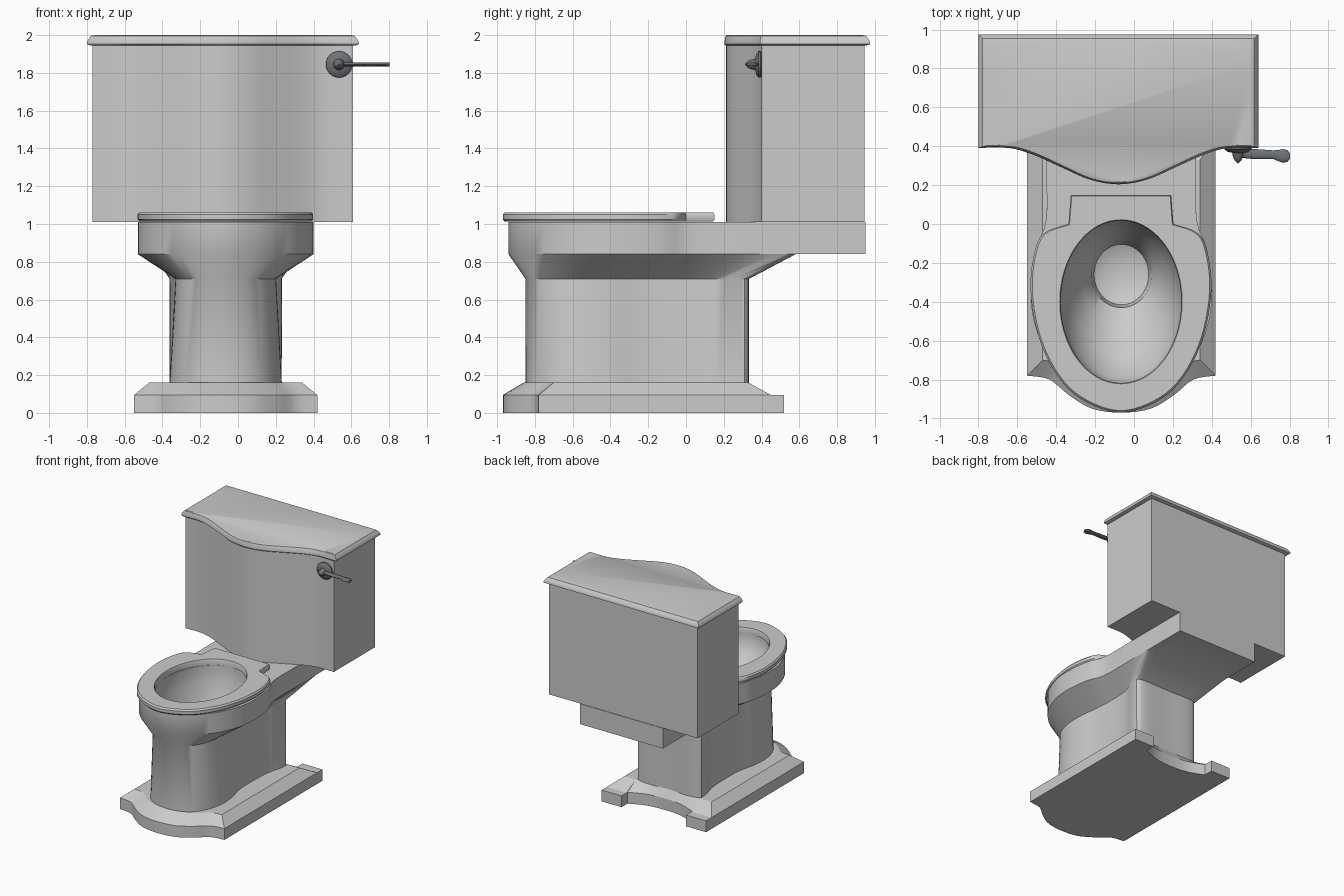
import bpy, bmesh, math

if "Cube" in bpy.data.objects:
    bpy.data.objects.remove(bpy.data.objects["Cube"])

K = 4  # curve steps per control segment


def half_curve(pts):
    """Smooth a half outline (front to back); repeated points make corners."""
    p = [(-pts[1][0], pts[1][1])] + pts + [(-pts[-2][0], pts[-2][1])]
    out = []
    for i in range(1, len(p) - 2):
        a, b, c, d = p[i - 1:i + 3]
        for s in range(K):
            t = s / K
            if b == c:
                out.append(b)
                continue
            out.append(tuple(0.5 * (2 * b[j] + (c[j] - a[j]) * t
                       + (2 * a[j] - 5 * b[j] + 4 * c[j] - d[j]) * t * t
                       + (3 * b[j] - a[j] - 3 * c[j] + d[j]) * t ** 3) for j in (0, 1)))
    return out + [pts[-1]]


def half_ellipse(n, rx, ry, cy):
    m = (n - 1) * K
    return [(rx * math.sin(math.pi * i / m), cy - ry * math.cos(math.pi * i / m)) for i in range(m + 1)]


def finish(bm, name, loc=(0, 0, 0), angle=35, mat=None):
    bmesh.ops.remove_doubles(bm, verts=bm.verts, dist=0.0004)
    bmesh.ops.recalc_face_normals(bm, faces=bm.faces)
    me = bpy.data.meshes.new(name)
    bm.to_mesh(me)
    bm.free()
    ob = bpy.data.objects.new(name, me)
    ob.location = loc
    bpy.context.collection.objects.link(ob)
    if mat:
        me.materials.append(mat)
    bpy.ops.object.select_all(action='DESELECT')
    ob.select_set(True)
    bpy.context.view_layer.objects.active = ob
    bpy.ops.object.shade_smooth_by_angle(angle=math.radians(angle))
    return ob


def loft(name, rings, cx, closed=False, angle=35):
    """Skin a stack of (half outline, z) rings mirrored across x."""
    bm = bmesh.new()
    loops = []
    for half, z in rings:
        full = half + [(-x, y) for x, y in half[-2:0:-1]]
        loops.append([bm.verts.new((x, y, z)) for x, y in full])
    pairs = list(zip(loops, loops[1:]))
    if closed:
        pairs.append((loops[-1], loops[0]))
    else:
        bm.faces.new(loops[0])
        bm.faces.new(loops[-1])
    for a, b in pairs:
        n = len(a)
        for i in range(n):
            j = (i + 1) % n
            bm.faces.new((a[i], a[j], b[j], b[i]))
    return finish(bm, name, (cx, 0, 0), angle)


# Foot plinth with rear notch
def plinth(rear):
    return half_curve([(0, -.97), (.15, -.95), (.27, -.88), (.37, -.80), (.485, -.78), (.485, -.78),
                       (.485, rear), (.485, rear), (.30, rear), (.30, rear), (.30, .44), (.30, .44),
                       (.16, .385), (0, .37)])


plinth_top = half_curve([(0, -.86), (.13, -.84), (.23, -.79), (.31, -.72), (.405, -.70), (.405, -.70),
                         (.405, .33), (.405, .33), (.30, .33), (.30, .33), (.30, .33), (.30, .33),
                         (.16, .33), (0, .33)])
loft("base_plinth", [(plinth(.52), 0), (plinth(.52), .095), (plinth(.45), .095), (plinth_top, .16)],
     -.065, angle=25)


# Pedestal, flared bowl, rear shelf and hollow basin as one skin
def rim(rear):
    return half_curve([(0, -.94), (.2, -.87), (.36, -.71), (.445, -.52), (.465, -.34), (.44, -.13),
                       (.388, .02), (.385, .3), (.385, rear), (.385, rear), (0, rear)])


col_top = half_curve([(0, -.85), (.13, -.82), (.22, -.72), (.26, -.58), (.265, -.42), (.245, -.25),
                      (.235, -.05), (.25, .12), (.295, .27), (.26, .33), (0, .33)])
col_low = half_curve([(0, -.85), (.16, -.81), (.255, -.70), (.295, -.56), (.29, -.40), (.255, -.25),
                      (.25, -.05), (.26, .12), (.295, .27), (.26, .33), (0, .33)])
basin = [(.315, .425, -.40, 1.01), (.315, .425, -.40, .96), (.30, .40, -.39, .87), (.25, .33, -.35, .75),
         (.19, .23, -.295, .65), (.155, .17, -.26, .58), (.14, .155, -.26, .48), (.08, .09, -.26, .45)]
loft("bowl", [(col_low, .15), (col_top, .71), (rim(.58), .84), (rim(.95), .84), (rim(.95), 1.01)]
     + [(half_ellipse(11, rx, ry, cy), z) for rx, ry, cy, z in basin], -.065)

# Seat ring with hinge tab
seat_pts = [(0, -.97), (.14, -.935), (.27, -.85), (.37, -.71), (.435, -.54), (.465, -.34), (.45, -.17),
            (.40, -.05), (.27, 0), (.27, 0), (.258, .15), (.258, .15), (0, .15)]
outer = half_curve(seat_pts)
inset = [(x * .98, y * .985 - .004) for x, y in outer]
hole = half_ellipse(len(seat_pts), .31, .417, -.40)
hole_top = half_ellipse(len(seat_pts), .315, .422, -.40)
loft("seat", [(inset, 1.014), (outer, 1.025), (outer, 1.05), (inset, 1.062), (hole_top, 1.062),
              (hole, 1.05), (hole, 1.014)], -.067, closed=True)

# Tank and lid share a bowed-front outline
tank = half_curve([(0, .213), (.14, .237), (.28, .30), (.42, .365), (.54, .40), (.69, .40), (.69, .40),
                   (.69, .945), (.69, .945), (0, .945)])


def grown(d):
    return [(x * (.69 + d) / .69, y + d if y > .5 else y - .3 * d) for x, y in tank]


loft("tank", [(tank, 1.01), (tank, 1.95)], -.08)
loft("tank_lid", [(grown(d), z) for d, z in
     ((.01, 1.945), (.03, 1.952), (.03, 1.963), (.022, 1.978), (.008, 1.996), (-.01, 2.0))], -.08)

# Flush handle: turned boss on the tank front plus flat lever
metal = bpy.data.materials.new("dark_metal")
metal.diffuse_color = (.16, .17, .18, 1)
metal.use_nodes = True
metal.node_tree.nodes["Principled BSDF"].inputs["Base Color"].default_value = metal.diffuse_color
bm = bmesh.new()
prev = None
for r, y in ((.06, .405), (.07, .395), (.07, .385), (.055, .372), (.03, .366), (.026, .345), (.016, .325), (.002, .312)):
    ring = [bm.verts.new((r * math.cos(a), y, r * math.sin(a)))
            for a in (2 * math.pi * i / 24 for i in range(24))]
    if prev:
        for i in range(24):
            bm.faces.new((prev[i], prev[i - 1], ring[i - 1], ring[i]))
    else:
        bm.faces.new(ring)
    prev = ring
bm.faces.new(prev)
finish(bm, "handle_boss", (.535, 0, 1.845), mat=metal)

bm = bmesh.new()
prev = None
for x, w, y in ((0, .02, .362), (.08, .026, .36), (.18, .022, .357), (.205, .028, .352), (.23, .035, .35),
                (.255, .03, .35), (.267, .012, .35)):
    ring = [bm.verts.new((x, y + w * math.cos(a), .010 * math.sin(a)))
            for a in (2 * math.pi * i / 12 for i in range(12))]
    if prev:
        for i in range(12):
            bm.faces.new((prev[i], prev[i - 1], ring[i - 1], ring[i]))
    else:
        bm.faces.new(ring)
    prev = ring
bm.faces.new(prev)
finish(bm, "handle_lever", (.535, 0, 1.845), angle=50, mat=metal)
